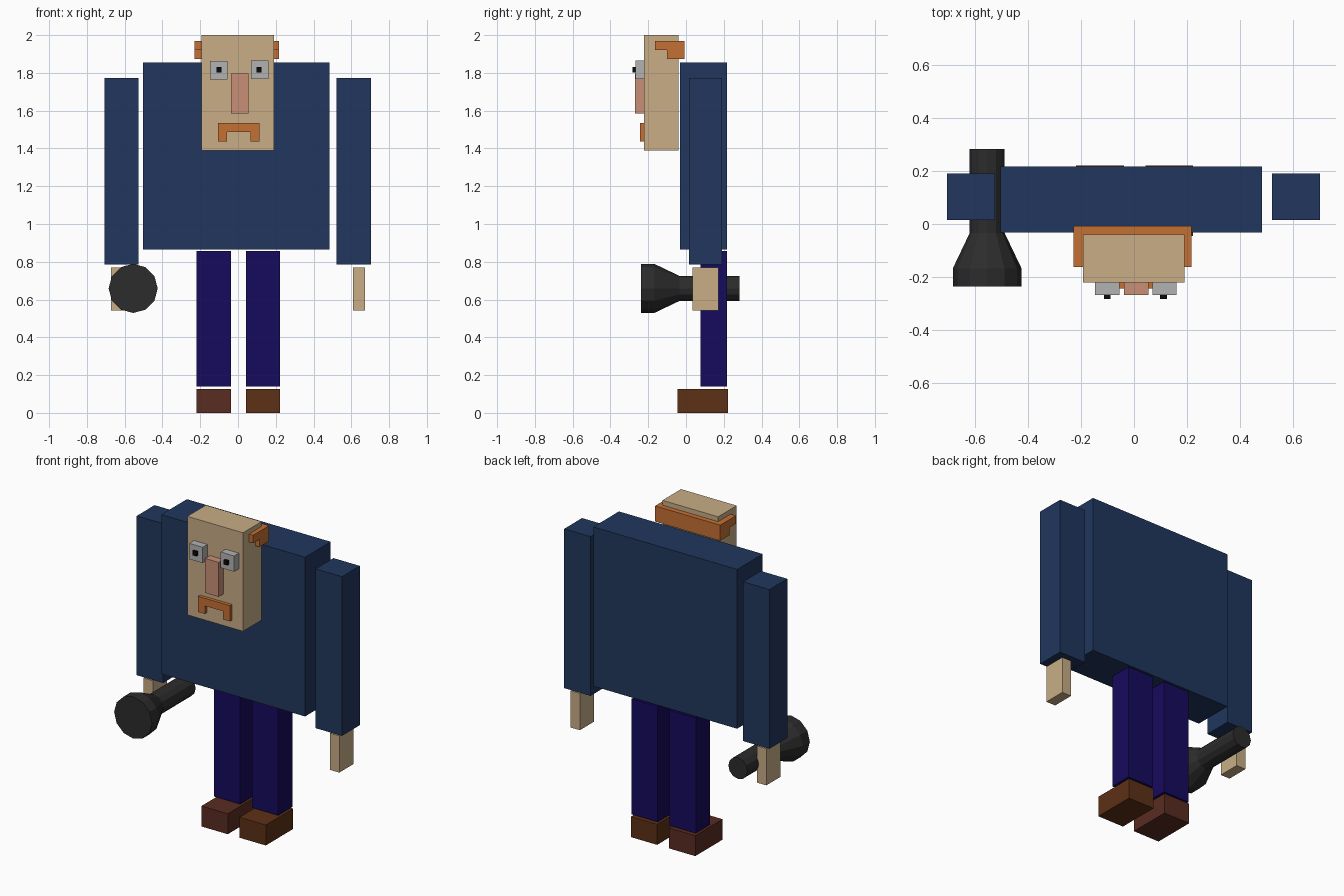
import bpy, bmesh, math
from mathutils import Matrix

if "Cube" in bpy.data.objects:
    bpy.data.objects.remove(bpy.data.objects["Cube"])


def material(name, rgb):
    m = bpy.data.materials.new(name)
    m.diffuse_color = (*rgb, 1)
    m.use_nodes = True
    m.node_tree.nodes["Principled BSDF"].inputs["Base Color"].default_value = m.diffuse_color
    return m


NAVY = material("navy", (0.015, 0.037, 0.11))
INDIGO = material("indigo", (0.008, 0.003, 0.11))
SKIN = material("skin", (0.58, 0.42, 0.24))
NOSE = material("nose_pink", (0.58, 0.28, 0.18))
GINGER = material("ginger", (0.56, 0.16, 0.035))
BROWN = material("brown", (0.11, 0.03, 0.008))
RED_BROWN = material("red_brown", (0.1, 0.025, 0.015))
WHITE = material("eye_grey", (0.45, 0.45, 0.45))
BLACK = material("black", (0.003, 0.003, 0.003))
DARK = material("dark_grey", (0.025, 0.025, 0.025))


def finish(name, bm, mat):
    bmesh.ops.recalc_face_normals(bm, faces=bm.faces)
    me = bpy.data.meshes.new(name)
    bm.to_mesh(me)
    bm.free()
    me.materials.append(mat)
    ob = bpy.data.objects.new(name, me)
    bpy.context.collection.objects.link(ob)
    return ob


def box(name, x, y, z, mat):
    """Box given by its (min, max) range on each axis."""
    bm = bmesh.new()
    bmesh.ops.create_cube(bm, size=1)
    for v in bm.verts:
        v.co = [r[0] if c < 0 else r[1] for c, r in zip(v.co, (x, y, z))]
    return finish(name, bm, mat)


def prism(name, outline, offset, mat):
    """Closed 3D outline extruded along an offset."""
    bm = bmesh.new()
    face = bm.faces.new([bm.verts.new(p) for p in outline])
    ext = bmesh.ops.extrude_face_region(bm, geom=[face], use_keep_orig=True)
    verts = [g for g in ext["geom"] if isinstance(g, bmesh.types.BMVert)]
    bmesh.ops.translate(bm, verts=verts, vec=offset)
    return finish(name, bm, mat)


# Body and head
box("torso", (-0.504, 0.484), (-0.033, 0.218), (0.866, 1.855), NAVY)
box("head", (-0.193, 0.19), (-0.222, -0.04), (1.388, 2.0), SKIN)

# Limbs, one set per side
for side, arm, hand, leg, shoe_mat in (
        ("right", (-0.707, -0.526), (-0.673, -0.609), (-0.219, -0.038), RED_BROWN),
        ("left", (0.522, 0.703), (0.608, 0.672), (0.043, 0.223), BROWN)):
    box(side + "_arm", arm, (0.016, 0.191), (0.785, 1.774), NAVY)
    box(side + "_hand", hand, (0.034, 0.173), (0.542, 0.77), SKIN)
    box(side + "_leg", leg, (0.076, 0.217), (0.14, 0.856), INDIGO)
    box(side + "_shoe", leg, (-0.046, 0.222), (0, 0.127), shoe_mat)

# Eyes with pupils
for side, x, z in (("right", -0.101, 1.813), ("left", 0.115, 1.817)):
    box(side + "_eye", (x - 0.046, x + 0.046), (-0.268, -0.22),
        (z - 0.049, z + 0.049), WHITE)
    px = x if side == "right" else x - 0.003
    box(side + "_pupil", (px - 0.013, px + 0.013), (-0.284, -0.265),
        (1.803, 1.83), BLACK)

# Nose and moustache
box("nose", (-0.038, 0.055), (-0.269, -0.218), (1.584, 1.798), NOSE)
prism("moustache", [(x, -0.243, z) for x, z in (
    (-0.105, 1.438), (-0.105, 1.535), (0.115, 1.535), (0.115, 1.438),
    (0.067, 1.438), (0.067, 1.488), (-0.058, 1.488), (-0.058, 1.438))],
    (0, 0.025, 0), GINGER)

# Hair: two stepped side pieces and a band round the back
side_profile = ((-0.163, 1.97), (-0.04, 1.97), (-0.04, 1.873),
                (-0.1, 1.873), (-0.1, 1.92), (-0.163, 1.92))
for side, x0, x1 in (("right", -0.229, -0.193), ("left", 0.19, 0.218)):
    prism(side + "_hair", [(x0, y, z) for y, z in side_profile],
          (x1 - x0, 0, 0), GINGER)
box("back_hair", (-0.229, 0.218), (-0.04, -0.008), (1.873, 1.97), GINGER)

# Torch: rings joined along y, capped at both ends
bm = bmesh.new()
N = 12
rings = []
for y, r in ((-0.237, 0.13), (-0.168, 0.13), (-0.034, 0.066), (0.283, 0.066)):
    rings.append([bm.verts.new((-0.555 + r * math.cos(math.tau * i / N), y,
                                0.659 + r * math.sin(math.tau * i / N)))
                  for i in range(N)])
for a, b in zip(rings, rings[1:]):
    for i in range(N):
        j = (i + 1) % N
        bm.faces.new((a[i], a[j], b[j], b[i]))
bm.faces.new(rings[0])
bm.faces.new(rings[-1])
finish("torch", bm, DARK)
